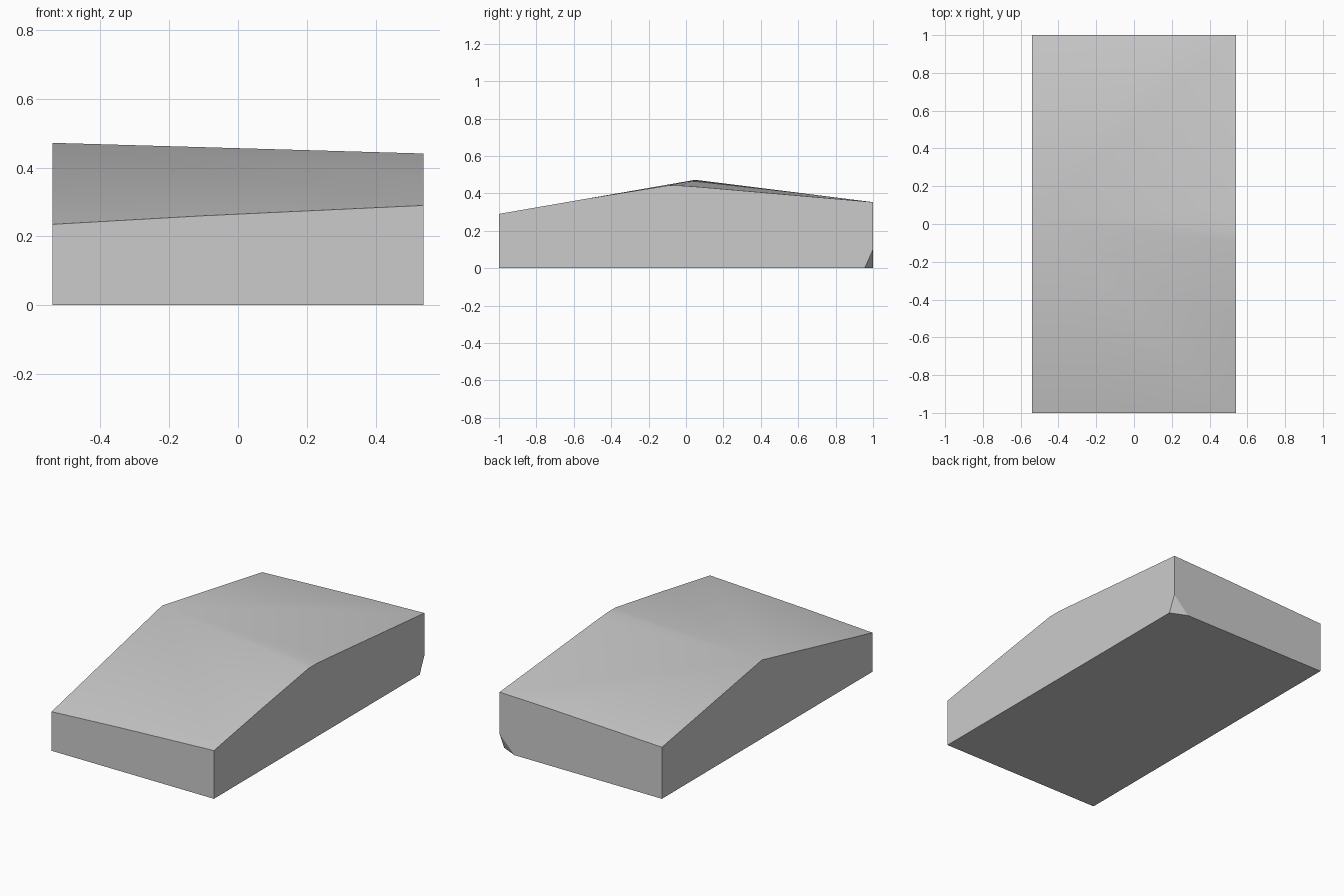
import bpy, bmesh, math

cube = bpy.data.objects.get("Cube")
if cube:
    bpy.data.objects.remove(cube, do_unlink=True)

W, L = 0.54, 1.0          # half width, half length
CUT = (0.10, 0.045, 0.10)  # clipped rear bottom corner

# Base outline with one clipped corner
base = [(-W, -L, 0), (W, -L, 0), (-W, L, 0),
        (W, L - CUT[1], 0), (W - CUT[0], L, 0), (W, L, CUT[2])]
# Front and rear top edges, slightly bowed
front_edge = [(-W, -L, 0.235), (-0.1, -L, 0.26), (W, -L, 0.29)]
rear_edge = [(-W, L, 0.31), (0.2, L, 0.342), (W, L, 0.353)]
# Ridge: a sharp peak on one side, a rounded shoulder on the other
peak = [(-W, 0.05, 0.472)]
shoulder = [(W, -0.55, 0.368), (W, -0.1, 0.441),
            (W, -0.03, 0.441), (W, 0.07, 0.434)]

# Wrap all the outlines in one convex body
bm = bmesh.new()
for p in base + front_edge + rear_edge + peak + shoulder:
    bm.verts.new(p)
bmesh.ops.convex_hull(bm, input=bm.verts)
bmesh.ops.dissolve_limit(bm, angle_limit=math.radians(0.1),
                         verts=bm.verts, edges=bm.edges)
bmesh.ops.recalc_face_normals(bm, faces=bm.faces)
mesh = bpy.data.meshes.new("sloped_block")
bm.to_mesh(mesh)
bm.free()
block = bpy.data.objects.new("sloped_block", mesh)
bpy.context.collection.objects.link(block)

# Plain grey
grey = bpy.data.materials.new("light_grey")
grey.use_nodes = True
colour = (0.6, 0.6, 0.6, 1)
grey.diffuse_color = colour
grey.node_tree.nodes["Principled BSDF"].inputs["Base Color"].default_value = colour
mesh.materials.append(grey)

# Smooth the ridge, keep the box edges sharp
bpy.ops.object.select_all(action='DESELECT')
block.select_set(True)
bpy.context.view_layer.objects.active = block
bpy.ops.object.shade_smooth_by_angle(angle=math.radians(30))
